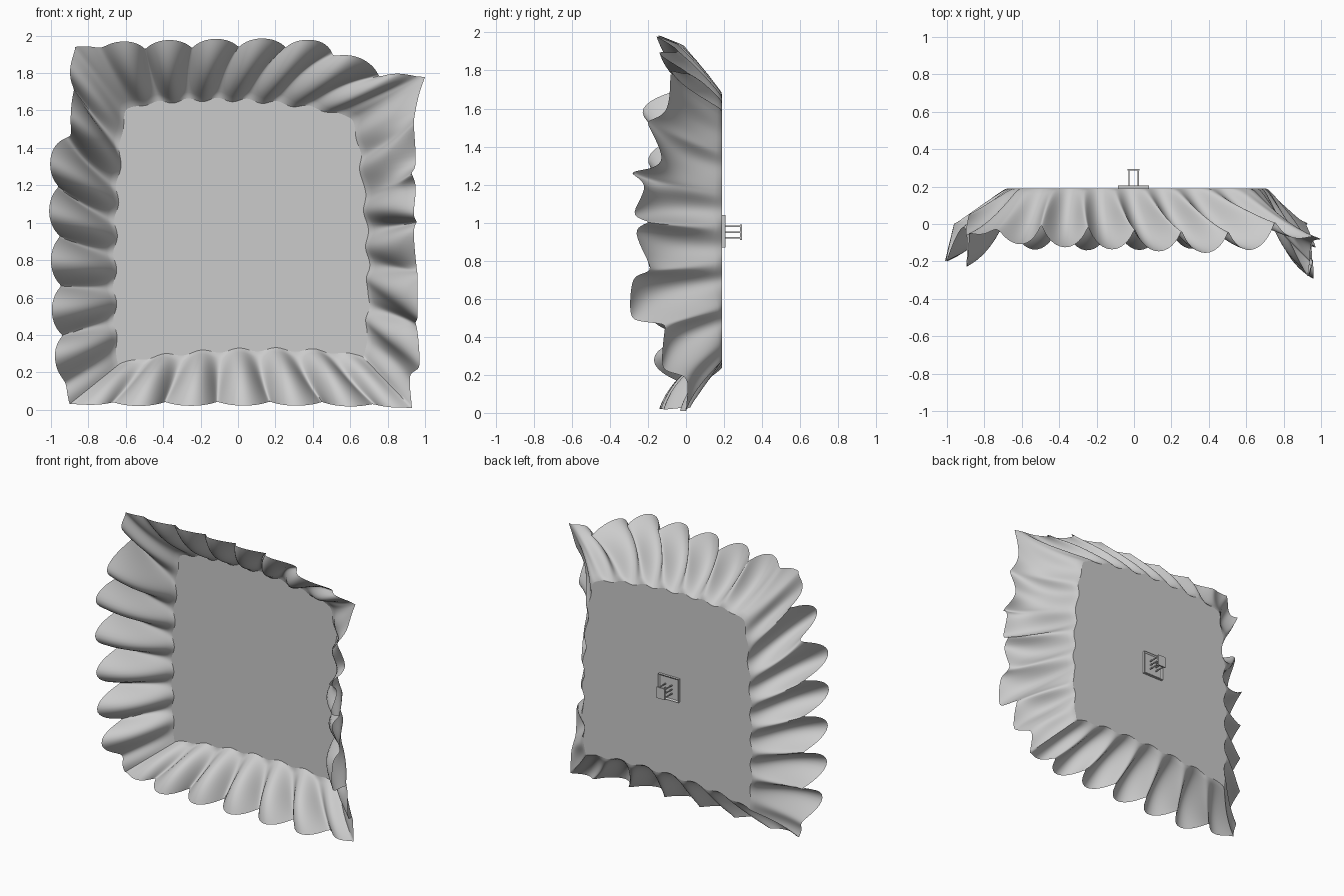
import bpy, bmesh
from math import sin, cos, pi
from mathutils import Vector

cube = bpy.data.objects.get("Cube")
if cube:
    bpy.data.objects.remove(cube)

grey = bpy.data.materials.new("plain grey")
grey.use_nodes = True
tone = (0.6, 0.6, 0.6, 1)
grey.diffuse_color = tone
grey.node_tree.nodes["Principled BSDF"].inputs["Base Color"].default_value = tone

BACK = 0.19
STEPS, RINGS = 130, 20


def finish(bm, name):
    mesh = bpy.data.meshes.new(name)
    bm.to_mesh(mesh)
    bm.free()
    mesh.materials.append(grey)
    obj = bpy.data.objects.new(name, mesh)
    bpy.context.collection.objects.link(obj)
    return obj


def spline(keys, u):
    """Smooth curve through the keys, spaced by distance."""
    pts = [Vector(k) for k in keys]
    gaps = [(b - a).length for a, b in zip(pts, pts[1:])]
    d, i = u * sum(gaps), 0
    while i < len(gaps) - 1 and d > gaps[i]:
        d -= gaps[i]
        i += 1
    t = min(d / gaps[i], 1)

    def slope(j):
        lo, hi = max(j - 1, 0), min(j + 1, len(pts) - 1)
        return (pts[hi] - pts[lo]) / sum(gaps[lo:hi])
    h = t * t * (3 - 2 * t)
    return (pts[i].lerp(pts[i + 1], h)
            + slope(i) * gaps[i] * t * (1 - t) ** 2
            - slope(i + 1) * gaps[i] * t * t * (1 - t))


# Outer corners of the sheet and corners of its flat middle
TL, TR = (-.87, -.05, 1.94), (1, -.08, 1.78)
BR, BL = (.93, 0, .01), (-.9, -.01, .03)
itl, itr = Vector((-.6, BACK, 1.6)), Vector((.61, BACK, 1.55))
ibr, ibl = Vector((.67, BACK, .28)), Vector((-.64, BACK, .24))

# Each side: edge path, inner ends, outward axis, inner bow,
# wave displacement, wave length, crest position, fold slant
sides = [
    ([TL, (-.6, -.06, 1.95), (.4, -.1, 1.955), (.6, -.09, 1.88), (.77, -.04, 1.8), TR],
     itl, itr, (0, 0, 1), .08, (0, -.055, .022), .25, .13, .1),
    ([TR, (.95, -.1, 1.62), (.94, -.2, 1.5), (.95, -.13, 1.36), (.93, -.28, 1.24),
      (.95, -.22, 1.17), (.94, -.27, 1.08), (.955, -.2, 1), (.94, -.26, .92),
      (.955, -.19, .79), (.96, -.28, .66), (.96, -.28, .53), (.95, -.12, .46),
      (.97, -.12, .27), (.92, 0, .17), BR],
     itr, ibr, (1, 0, 0), .05, (0, 0, 0), .27, .6, .04),
    ([BR, (.5, -.055, .03), (-.6, -.065, .03), BL],
     ibr, ibl, (0, 0, -1), -.06, (0, -.07, -.01), .28, -.53, .03),
    ([BL, (-.955, -.08, .25), (-.975, -.1, .8), (-.975, -.1, 1.36),
      (-.87, -.13, 1.58), (-.9, -.02, 1.73), TL],
     ibl, itl, (-1, 0, 0), .035, (-.025, -.1, 0), .265, .53, .04),
]


def sheet_point(side, u, s):
    path, a, b, out, bow, wave, length, crest, slant = side
    out, wave = Vector(out), Vector(wave)
    edge = spline(path, u)
    taper = min(1, 2.2 * sin(pi * u))
    along = Vector((abs(out.z), 0, abs(out.x)))
    phase = 2 * pi * (edge.dot(along) - crest + slant * (1 - s)) / length
    inner = a.lerp(b, u) + out * bow * sin(pi * u) ** .6
    p = inner.lerp(edge, s)
    # the flange leaves the flat middle softly and flares at its lip
    rise = s * (1 + .55 * (1 - s)) * 1.06 * s / (s + .06)
    p.y = BACK + (edge.y - BACK) * rise
    p += wave * taper * cos(phase) * s
    # folds with round crests and pinched valleys, scalloped at the root
    p -= out * .01 * (1 - s) * taper * cos(phase)
    swell = (out + Vector((0, 1, 0))) * .022 * sin(pi * s)
    p -= swell * taper * cos(phase)
    p += along * .03 * s * taper * sin(phase)
    p.y = min(p.y, BACK)
    return p


# Ruffled sheet with a flat middle
bm = bmesh.new()
columns = []
for side in sides:
    for i in range(STEPS):
        columns.append([bm.verts.new(sheet_point(side, i / STEPS, j / RINGS))
                        for j in range(RINGS + 1)])
for c, d in zip(columns, columns[1:] + columns[:1]):
    for j in range(RINGS):
        bm.faces.new((c[j], c[j + 1], d[j + 1], d[j]))
bm.faces.new([c[0] for c in columns])
bmesh.ops.recalc_face_normals(bm, faces=bm.faces)
sheet = finish(bm, "ruffled_sheet")
bpy.context.view_layer.objects.active = sheet
sheet.select_set(True)
bpy.ops.object.shade_smooth_by_angle(angle=pi / 3)
sheet.select_set(False)
sheet.data.polygons[-1].use_smooth = False


def box(low, high):
    bm = bmesh.new()
    bmesh.ops.create_cube(bm, size=1)
    low, high = Vector(low), Vector(high)
    for v in bm.verts:
        v.co = (low + high) / 2 + v.co * (high - low)
    return bm


# Wall mount: base plate with a recessed face, pins and end cap
bm = box((-.085, BACK, .87), (.08, .207, 1.04))
bm.normal_update()
face = max(bm.faces, key=lambda f: f.normal.y)
bmesh.ops.inset_region(bm, faces=[face], thickness=.014)
bmesh.ops.translate(bm, verts=face.verts, vec=(0, -.008, 0))
finish(bm, "mount_plate")
finish(box((-.035, .285, .91), (.03, .295, .99)), "mount_cap")
for x in (-.03, .02):
    for z in (.92, .95, .98):
        finish(box((x, .2, z - .004), (x + .006, .287, z + .004)), "mount_pin")
